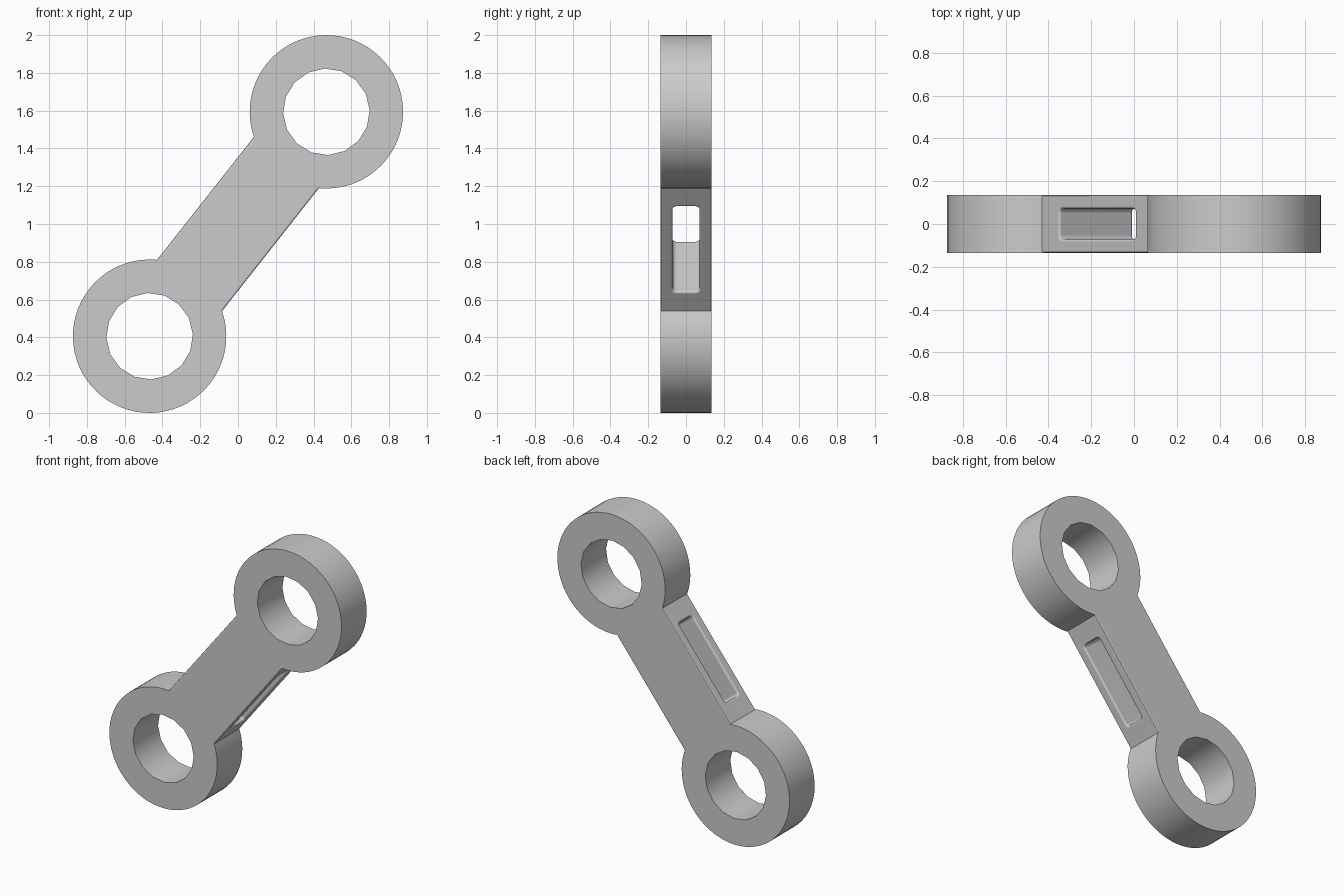
import bpy, bmesh
from math import radians, atan2, hypot, copysign, pi
from mathutils import Matrix

if "Cube" in bpy.data.objects:
    bpy.data.objects.remove(bpy.data.objects["Cube"])

HALF_T = 0.135                      # half thickness (y)
CX, CZ = 0.468, 0.594               # ring centre offset from the middle
REACH, ANGLE = hypot(CX, CZ), atan2(CZ, CX)


def finish(name, bm):
    me = bpy.data.meshes.new(name)
    bmesh.ops.recalc_face_normals(bm, faces=bm.faces)
    bm.to_mesh(me)
    bm.free()
    ob = bpy.data.objects.new(name, me)
    bpy.context.collection.objects.link(ob)
    return ob


def box(name, sx, sy, sz, corner=0.0):
    bm = bmesh.new()
    bmesh.ops.create_cube(bm, size=1)
    for v in bm.verts:
        v.co.x *= sx
        v.co.y *= sy
        v.co.z *= sz
    if corner:                      # round the edges running along z
        edges = [e for e in bm.edges
                 if abs(e.verts[0].co.z - e.verts[1].co.z) > 0.01]
        bmesh.ops.bevel(bm, geom=edges, offset=corner, segments=4,
                        profile=0.5, affect='EDGES')
    return finish(name, bm)


def disc(name, x, radius, half_depth, sides, turn=0.0):
    bm = bmesh.new()
    mat = (Matrix.Translation((x, 0, 0)) @ Matrix.Rotation(turn, 4, 'Y')
           @ Matrix.Rotation(pi / 2, 4, 'X'))
    bmesh.ops.create_cone(bm, cap_ends=True, segments=sides, radius1=radius,
                          radius2=radius, depth=2 * half_depth, matrix=mat)
    for v in bm.verts:
        v.co.y = copysign(half_depth, v.co.y)
    return finish(name, bm)


def apply(ob, mod):
    bpy.context.view_layer.objects.active = ob
    bpy.ops.object.modifier_apply(modifier=mod.name)


def combine(ob, other, operation):
    mod = ob.modifiers.new(operation, 'BOOLEAN')
    mod.operation, mod.solver, mod.object = operation, 'EXACT', other
    apply(ob, mod)
    bpy.data.objects.remove(other)


# Connecting bar with a slot through its narrow sides, edges softened
link = box("connecting_link", 0.94, 2 * HALF_T, 0.438)
combine(link, box("slot", 0.572, 0.142, 1.0, 0.02), 'DIFFERENCE')
bev = link.modifiers.new("soft_edges", 'BEVEL')
bev.width, bev.segments, bev.limit_method = 0.012, 3, 'ANGLE'
bev.angle_limit = radians(40)
apply(link, bev)

# Ring at each end, then its bore
for side in (-1, 1):
    combine(link, disc("ring", side * REACH, 0.406, HALF_T, 64), 'UNION')
for side in (-1, 1):
    combine(link, disc("bore", side * REACH, 0.229, 0.3, 16, radians(4.5)),
            'DIFFERENCE')

# Tilt the link and stand it on the ground
link.data.transform(Matrix.Translation((0, 0, 1))
                    @ Matrix.Rotation(-ANGLE, 4, 'Y'))
link.select_set(True)
bpy.context.view_layer.objects.active = link
bpy.ops.object.shade_smooth_by_angle(angle=radians(32))
wn = link.modifiers.new("flat_faces", 'WEIGHTED_NORMAL')
wn.keep_sharp = True
